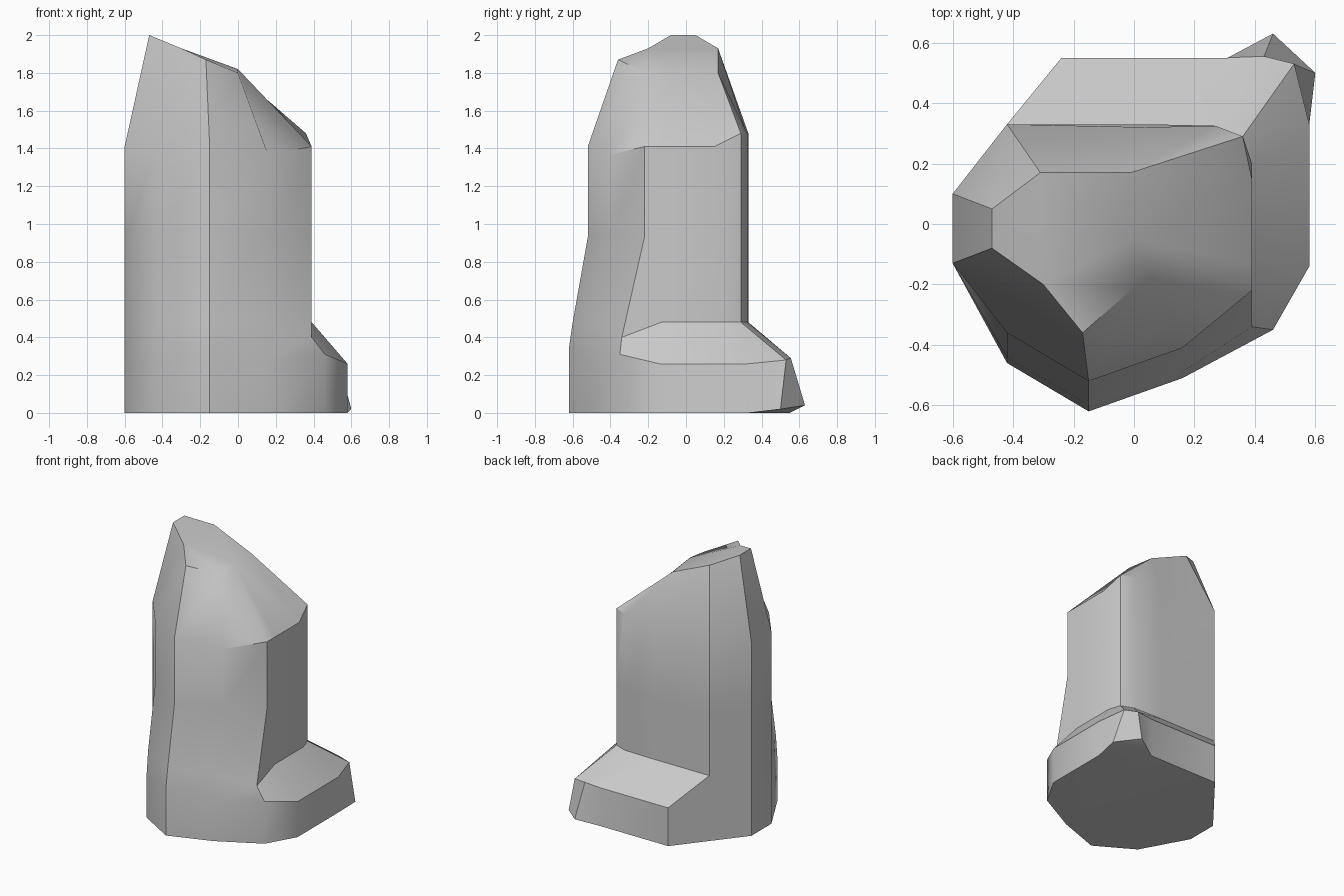
import bpy, bmesh

if "Cube" in bpy.data.objects:
    bpy.data.objects.remove(bpy.data.objects["Cube"])

# Outlines, running left side -> front -> right side -> back (12 corners)
base = [(-.6, .1), (-.6, -.13), (-.42, -.46), (-.15, -.62), (.16, -.51), (.46, -.35),
        (.58, -.14), (.58, .33), (.6, .5), (.46, .63), (.31, .55), (-.24, .55)]
column = [(-.6, .1), (-.6, -.13), (-.42, -.36), (-.15, -.52), (.16, -.41), (.39, -.22),
          (.39, -.13), (.39, .2), (.36, .29), (.27, .325), (.04, .33), (-.42, .33)]


def ring(outline, z, moved=None):
    """Level ring of an outline, with a few corners replaced."""
    pts = [(x, y, z) for x, y in outline]
    for i, p in (moved or {}).items():
        pts[i] = p
    return pts


# Sloping crown: repeated corners are welded later
front_notch, ridge, back_notch = (0, -.21, 1.8), (0, -.05, 1.82), (-.01, .17, 1.8)
crown = [(-.47, .05, 2), (-.47, -.08, 2), (-.3, -.2, 1.93), (-.17, -.36, 1.87),
         front_notch, ridge, ridge, ridge, back_notch, back_notch, back_notch,
         (-.31, .17, 1.93)]

# The front of the column leans out where it meets the base
ledge_inner = ring(column, .48, {i: (column[i][0], column[i][1] - .08, .48) for i in (2, 3, 4)})
ledge_inner[5] = (.39, -.34, .4)

rings = [
    ring(base, 0, {8: (.6, .5, .02), 9: (.46, .63, .04)}),
    ring(base, .28, {3: (-.15, -.62, .34), 5: (.46, -.35, .31), 6: (.58, -.14, .26),
                     7: (.58, .33, .26), 8: (.53, .53, .28), 9: (.43, .555, .29)}),
    ledge_inner,
    ring(column, .93),
    ring(column, 1.41, {4: (.16, -.41, 1.365), 7: (.39, .15, 1.41), 8: (.36, .29, 1.48),
                        9: (.27, .325, 1.48), 10: (.04, .32, 1.48), 11: (-.42, .33, 1.48)}),
    crown,
]

# Loft the rings and close both ends
bm = bmesh.new()
loops = [[bm.verts.new(p) for p in r] for r in rings]
for low, high in zip(loops, loops[1:]):
    for i in range(12):
        j = (i + 1) % 12
        bm.faces.new((low[i], low[j], high[j], high[i]))
bm.faces.new(loops[0][::-1])
bm.faces.new(loops[-1])
bmesh.ops.remove_doubles(bm, verts=bm.verts, dist=.001)
bmesh.ops.triangulate(bm, faces=[f for f in bm.faces if len(f.verts) > 4])
bmesh.ops.recalc_face_normals(bm, faces=bm.faces)

mesh = bpy.data.meshes.new("rock_pillar")
bm.to_mesh(mesh)
bm.free()
rock = bpy.data.objects.new("rock_pillar", mesh)
bpy.context.collection.objects.link(rock)

# Soft shading over the shallow facets, crisp edges elsewhere
bpy.context.view_layer.objects.active = rock
rock.select_set(True)
bpy.ops.object.shade_smooth_by_angle(angle=.6)
